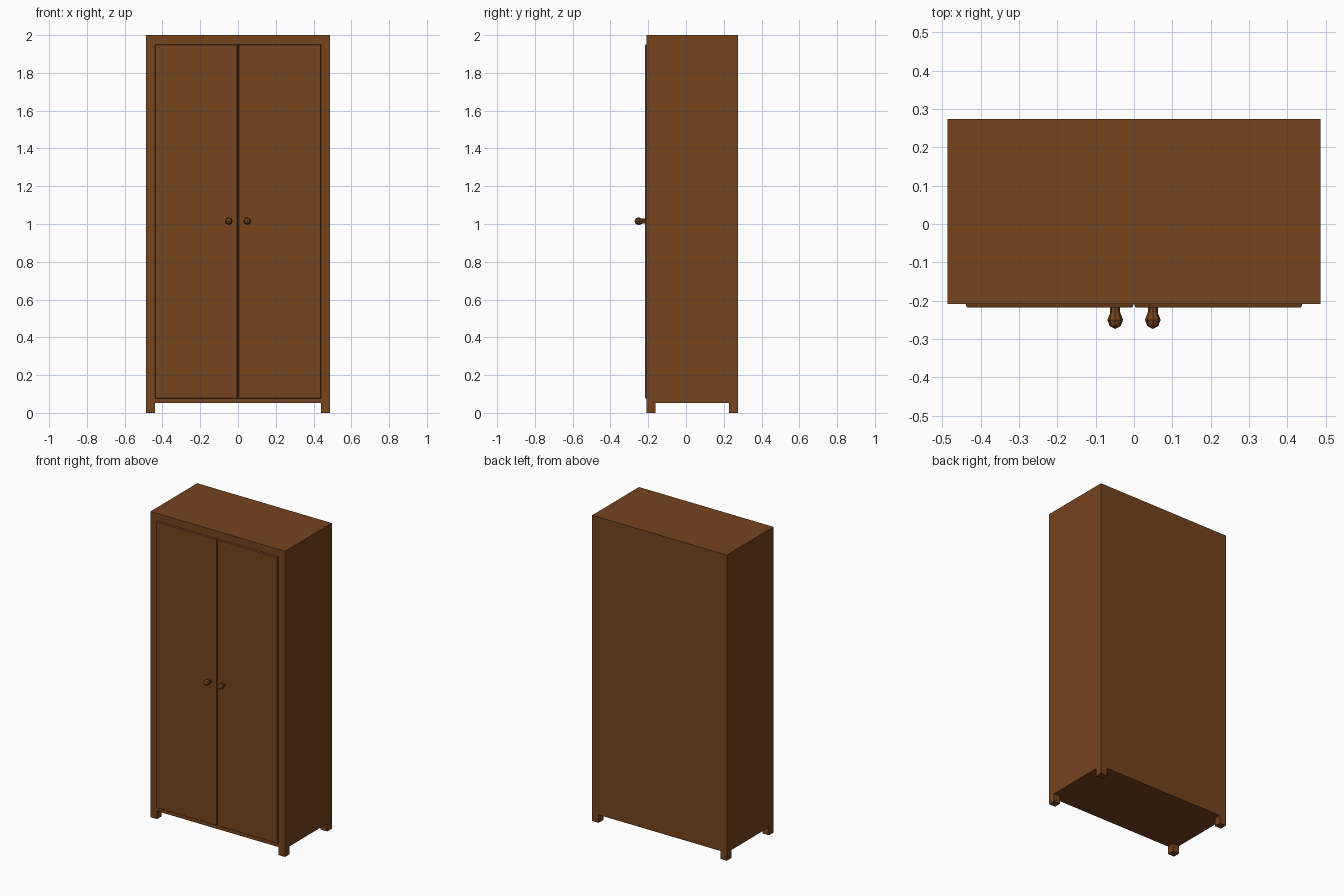
import bpy, bmesh, math
from mathutils import Vector

if "Cube" in bpy.data.objects:
    bpy.data.objects.remove(bpy.data.objects["Cube"])

W, FRONT, BACK = 0.487, -0.209, 0.274
BASE, TOP, LEG = 0.052, 2.0, 0.047
DOOR_FRONT = -0.218

wood = bpy.data.materials.new("brown_wood")
wood.diffuse_color = (0.18, 0.056, 0.012, 1)
wood.use_nodes = True
wood.node_tree.nodes["Principled BSDF"].inputs["Base Color"].default_value = wood.diffuse_color


def finish(name, bm):
    bmesh.ops.recalc_face_normals(bm, faces=bm.faces[:])
    me = bpy.data.meshes.new(name)
    bm.to_mesh(me)
    bm.free()
    me.materials.append(wood)
    ob = bpy.data.objects.new(name, me)
    bpy.context.collection.objects.link(ob)
    return ob


def box(lo, hi):
    bm = bmesh.new()
    lo, hi = Vector(lo), Vector(hi)
    bmesh.ops.create_cube(bm, size=1)
    for v in bm.verts:
        v.co = Vector([hi[i] if v.co[i] > 0 else lo[i] for i in range(3)])
    return bm


# Cabinet: one box with its four bottom corners extruded into feet
bm = box((-W, FRONT, BASE), (W, BACK, TOP))
for axis, cuts in ((0, (-W + LEG, W - LEG)), (1, (FRONT + LEG, BACK - LEG))):
    for c in cuts:
        co, no = [0, 0, 0], [0, 0, 0]
        co[axis], no[axis] = c, 1
        bmesh.ops.bisect_plane(bm, geom=bm.verts[:] + bm.edges[:] + bm.faces[:],
                               plane_co=co, plane_no=no)
corners = []
for f in bm.faces:
    c = f.calc_center_median()
    if c.z < BASE + 1e-4 and abs(c.x) > W - LEG and not FRONT + LEG < c.y < BACK - LEG:
        corners.append(f)
for f in bmesh.ops.extrude_discrete_faces(bm, faces=corners)["faces"]:
    for v in f.verts:
        v.co.z = 0
finish("cabinet_body", bm)


# Doors: thin panels with a chamfered front edge
def door(name, x0, x1):
    z0, z1, inset = 0.075, 1.952, 0.004
    bm = box((x0, DOOR_FRONT, z0), (x1, FRONT + 0.002, z1))
    for v in bm.verts:
        if v.co.y < FRONT:
            v.co.x += inset if v.co.x < (x0 + x1) / 2 else -inset
            v.co.z += inset if v.co.z < 1 else -inset
    finish(name, bm)


# Knobs: eight-sided turned profile of (radius, y)
def knob(name, x):
    z = 1.015
    profile = [(0.013, -0.216), (0.013, -0.231), (0.0205, -0.250),
               (0.0145, -0.266), (0, -0.274)]
    bm = bmesh.new()
    vs = [bm.verts.new((x, y, z + r)) for r, y in profile]
    es = [bm.edges.new(p) for p in zip(vs, vs[1:])]
    bmesh.ops.spin(bm, geom=vs + es, cent=(x, 0, z), axis=(0, 1, 0),
                   angle=math.tau, steps=8)
    bmesh.ops.remove_doubles(bm, verts=bm.verts[:], dist=1e-4)
    finish(name, bm)


door("left_door", -0.44, 0)
door("right_door", 0, 0.44)
knob("left_knob", -0.049)
knob("right_knob", 0.049)
